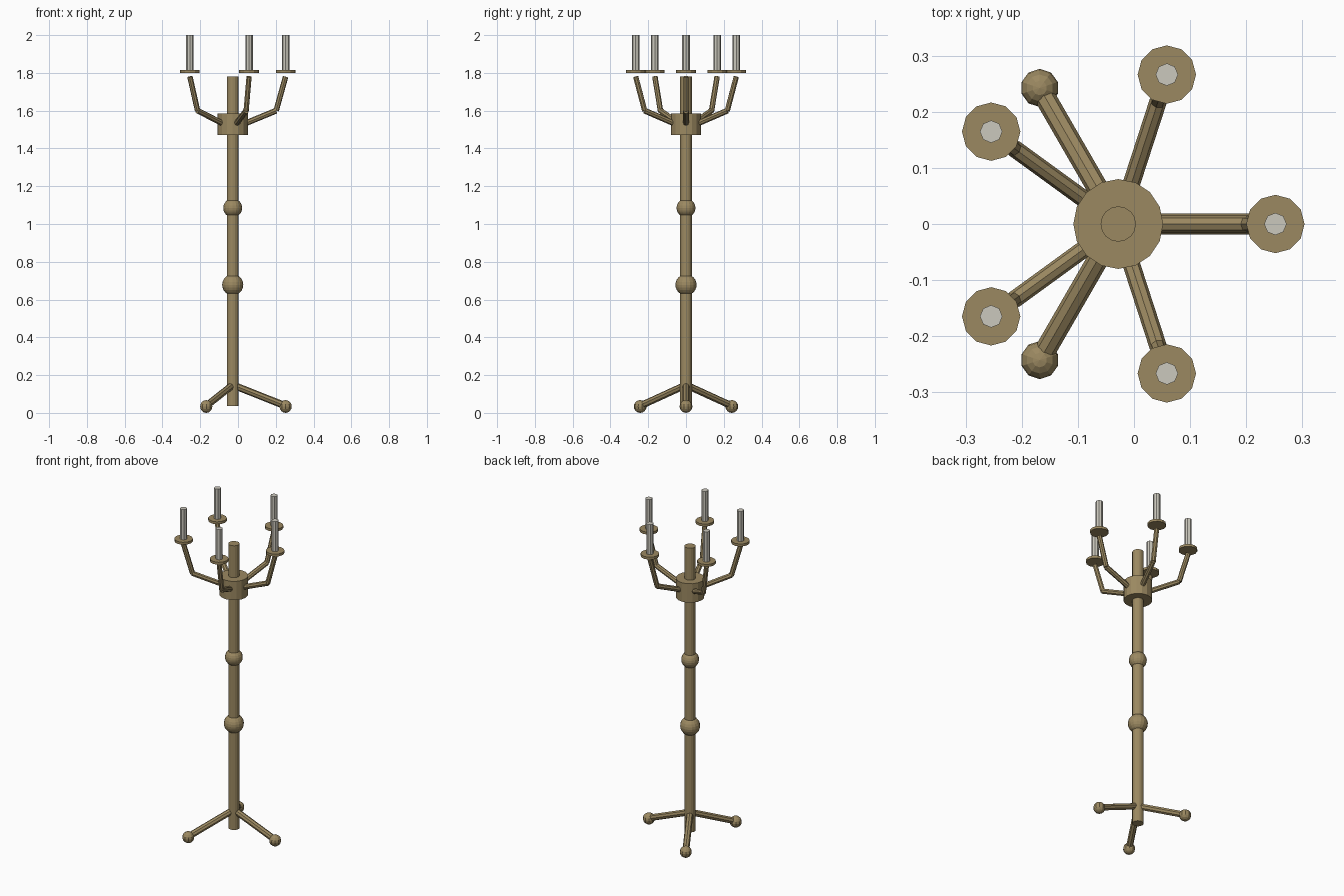
import bpy
from math import cos, sin, radians
from mathutils import Vector

if "Cube" in bpy.data.objects:
    bpy.data.objects.remove(bpy.data.objects["Cube"])

AXIS_X = -0.028   # the pole sits slightly off the centre of the bounds


def material(name, color):
    m = bpy.data.materials.new(name)
    m.diffuse_color = color
    m.use_nodes = True
    m.node_tree.nodes["Principled BSDF"].inputs["Base Color"].default_value = m.diffuse_color
    return m


BRASS = material("brass", (0.33, 0.25, 0.12, 1))
WAX = material("wax", (0.60, 0.58, 0.51, 1))


def finish(name, mat):
    ob = bpy.context.object
    ob.name = name
    ob.data.materials.append(mat)
    return ob


def polar(r, angle, z):
    return Vector((AXIS_X + r * cos(angle), r * sin(angle), z))


def rod(name, a, b, radius, sides, mat=BRASS):
    """Capped cylinder running from point a to point b."""
    d = b - a
    bpy.ops.mesh.primitive_cylinder_add(
        vertices=sides, radius=radius, depth=d.length, location=(a + b) / 2)
    ob = finish(name, mat)
    if abs(d.x) + abs(d.y) > 1e-6:
        ob.rotation_euler = d.to_track_quat('Z', 'Y').to_euler()
    return ob


def ball(name, centre, radius, segments, rings):
    bpy.ops.mesh.primitive_uv_sphere_add(
        segments=segments, ring_count=rings, radius=radius, location=centre)
    return finish(name, BRASS)


# Central pole with two round knops and the hub
rod("pole", polar(0, 0, 0.037), polar(0, 0, 1.782), 0.0315, 16)
ball("lower_knop", polar(0, 0, 0.678), 0.056, 16, 12)
ball("upper_knop", polar(0, 0, 1.085), 0.05, 16, 12)
rod("hub", polar(0, 0, 1.47), polar(0, 0, 1.586), 0.08, 16)

# Three sloping legs ending in ball feet
for i in range(3):
    a = radians(120 * i)
    foot = polar(0.28, a, 0.037)
    rod(f"leg_{i + 1}", polar(0, a, 0.148), foot, 0.019, 8)
    ball(f"foot_{i + 1}", foot + Vector((0, 0, -0.003)), 0.034, 10, 8)

# Five bent arms, each with a drip pan and a candle
for i in range(5):
    a = radians(72 * i)
    elbow = polar(0.23, a, 1.60)
    rod(f"lower_arm_{i + 1}", polar(0.06, a, 1.53), elbow, 0.0155, 8)
    rod(f"upper_arm_{i + 1}", elbow, polar(0.28, a, 1.78), 0.0145, 8)
    rod(f"drip_pan_{i + 1}", polar(0.28, a, 1.80), polar(0.28, a, 1.815), 0.052, 12)
    rod(f"candle_{i + 1}", polar(0.28, a, 1.812), polar(0.28, a, 2.0), 0.02, 8, WAX)
